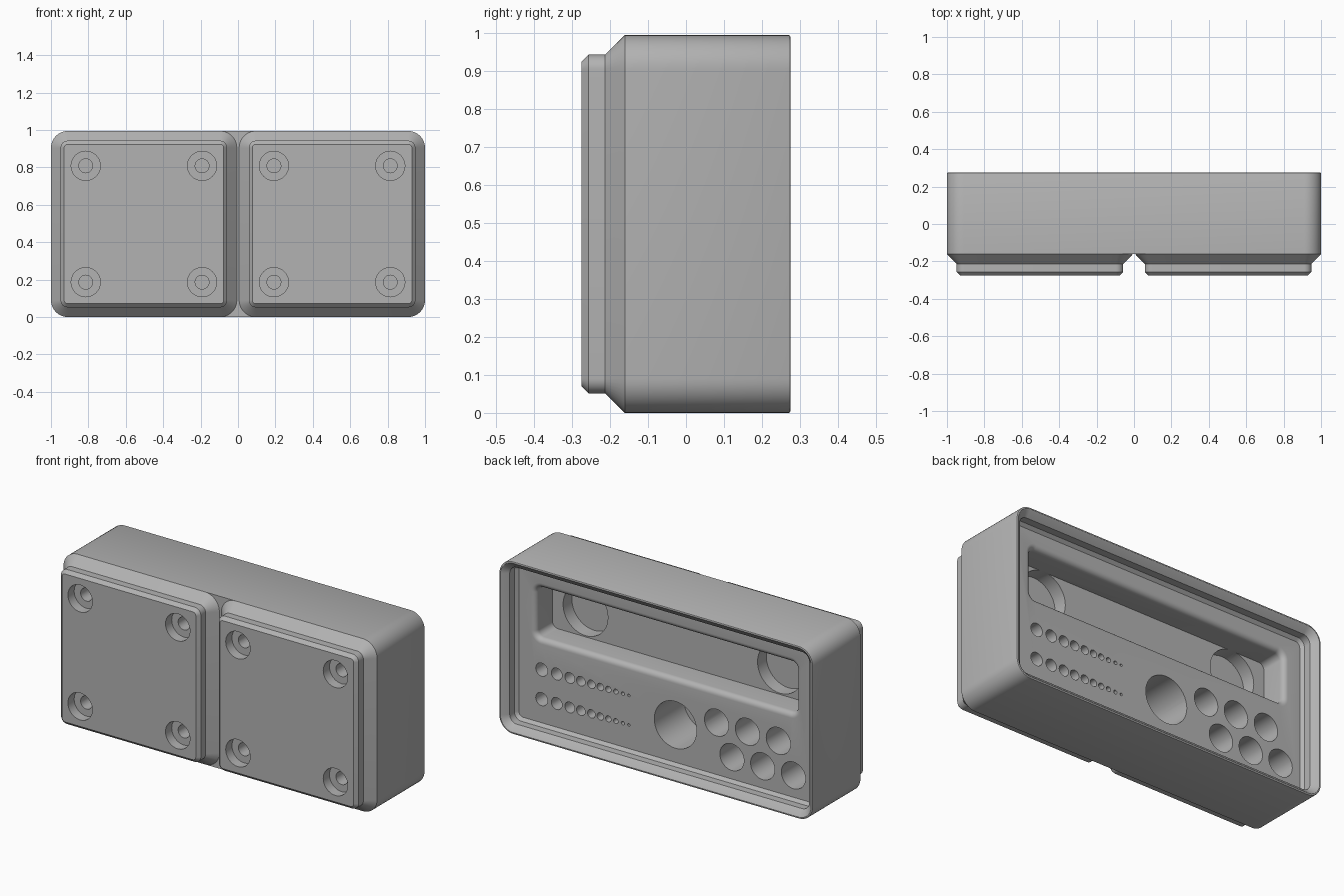
import bpy, bmesh, math

if "Cube" in bpy.data.objects:
    bpy.data.objects.remove(bpy.data.objects["Cube"])

MID = 0.497      # centre height of the case
FLOOR = 0.182    # recessed rear panel


def loft(bm, cx, cz, rings, seg=10):
    """Closed solid through rounded rectangles (y, half_x, half_z, corner radius)."""
    loops = []
    for y, hx, hz, r in rings:
        loop = []
        for q, (sx, sz) in enumerate(((1, 1), (-1, 1), (-1, -1), (1, -1))):
            for i in range(seg + 1):
                a = math.pi / 2 * (q + i / seg)
                loop.append(bm.verts.new((cx + sx * (hx - r) + r * math.cos(a), y,
                                          cz + sz * (hz - r) + r * math.sin(a))))
        loops.append(loop)
    n = len(loops[0])
    for a, b in zip(loops, loops[1:]):
        for i in range(n):
            j = (i + 1) % n
            bm.faces.new((a[i], a[j], b[j], b[i]))
    bm.faces.new(loops[0])
    bm.faces.new(loops[-1])


def cylinder(bm, x, z, r, y0, y1, seg=10):
    loft(bm, x, z, [(y0, r, r, r), (y1, r, r, r)], seg)


def inset_rings(profile, hx, hz=MID, r=0.09):
    return [(y, hx - d, hz - d, r - d) for y, d in profile]


def finish(bm, name):
    bmesh.ops.remove_doubles(bm, verts=bm.verts, dist=1e-5)
    bmesh.ops.recalc_face_normals(bm, faces=bm.faces)
    me = bpy.data.meshes.new(name)
    bm.to_mesh(me)
    bm.free()
    ob = bpy.data.objects.new(name, me)
    bpy.context.collection.objects.link(ob)
    return ob


def boolean(target, tool, operation):
    mod = target.modifiers.new(tool.name, 'BOOLEAN')
    mod.operation, mod.solver, mod.object = operation, 'EXACT', tool
    bpy.context.view_layer.objects.active = target
    bpy.ops.object.modifier_apply(modifier=mod.name)
    bpy.data.objects.remove(tool)


# Main case
bm = bmesh.new()
loft(bm, 0, MID, inset_rings([(-0.161, 0), (0.270, 0), (0.2735, 0.0015), (0.275, 0.005)], 1.0))
case = finish(bm, "tool_holder_case")

# Two stepped feet on the front
bm = bmesh.new()
foot = [(-0.275, 0.0707), (-0.256, 0.0515), (-0.213, 0.0515), (-0.161, 0), (-0.161, 0.02), (-0.14, 0.02)]
for s in (-1, 1):
    loft(bm, s * 0.503, MID, inset_rings(foot, 0.497))
boolean(case, finish(bm, "feet"), 'UNION')

# Stacking lip around the rear opening
bm = bmesh.new()
lip = [(FLOOR, 0.062), (0.199, 0.0455), (0.242, 0.0455), (0.270, 0.0175), (0.275, 0.0095), (0.290, 0.0)]
loft(bm, 0, MID, inset_rings(lip, 1.0))
boolean(case, finish(bm, "lip_opening"), 'DIFFERENCE')

# Long slot with a rounded rim
bm = bmesh.new()
profile = [(0.03, 0.03)]
for i in range(7):
    t = math.pi / 2 * i / 6
    profile.append((FLOOR - 0.03 + 0.03 * math.sin(t), 0.03 * math.cos(t)))
profile.append((0.21, 0))
loft(bm, 0, 0.69, inset_rings(profile, 0.86, 0.175, 0.065))
boolean(case, finish(bm, "slot"), 'DIFFERENCE')

# All round holes
bm = bmesh.new()
for s in (-1, 1):
    cylinder(bm, s * 0.62, 0.695, 0.143, -0.05, 0.036)          # recesses in the slot
    for dx in (-0.311, 0.311):                                   # stepped magnet and screw holes
        for dz in (-0.311, 0.311):
            loft(bm, s * 0.503 + dx, MID + dz,
                 [(y, r, r, r) for y, r in ((-0.30, 0.078), (-0.218, 0.078),
                                            (-0.218, 0.037), (-0.132, 0.037))])
cylinder(bm, -0.06, 0.278, 0.135, -0.09, 0.2)                    # large hole
for i in range(3):                                               # six medium holes
    cylinder(bm, -0.322 - 0.197 * i, 0.361, 0.077, -0.09, 0.2)
    cylinder(bm, -0.420 - 0.196 * i, 0.188, 0.077, -0.09, 0.2)
x_row = (0.793, 0.697, 0.614, 0.543, 0.476, 0.419, 0.368, 0.32, 0.275, 0.237)
for i, x in enumerate(x_row):                                    # graded drill holes
    for z in (0.368, 0.198):
        cylinder(bm, x, z, 0.038 - 0.0034 * i, -0.09, 0.2, 5)
boolean(case, finish(bm, "holes"), 'DIFFERENCE')

# Plain grey finish
grey = bpy.data.materials.new("grey_plastic")
grey.diffuse_color = (0.45, 0.45, 0.45, 1)
grey.use_nodes = True
grey.node_tree.nodes["Principled BSDF"].inputs["Base Color"].default_value = grey.diffuse_color
case.data.materials.clear()
case.data.materials.append(grey)
for p in case.data.polygons:
    p.material_index = 0
case.select_set(True)
bpy.context.view_layer.objects.active = case
bpy.ops.object.shade_smooth_by_angle(angle=math.radians(30))
